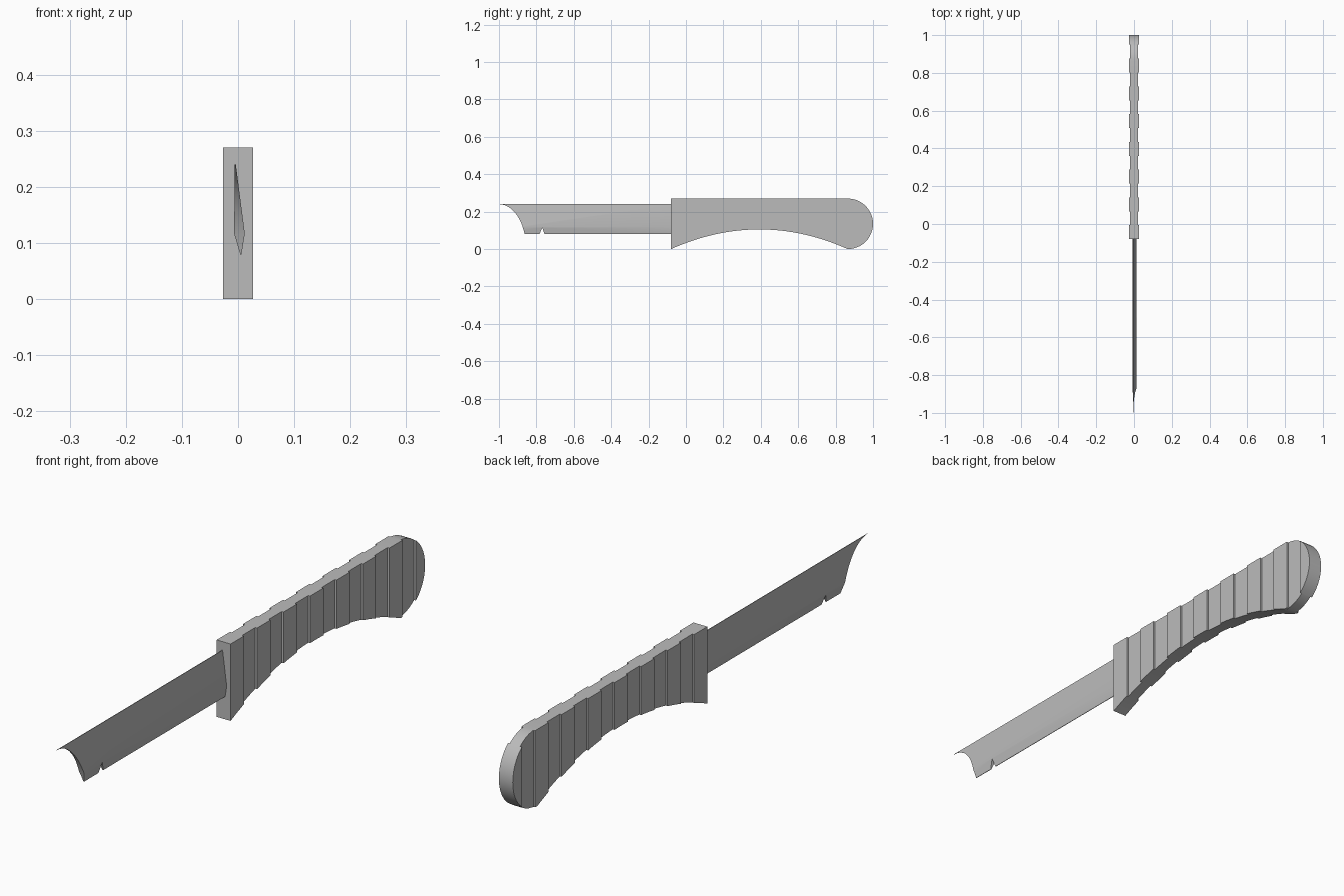
import bpy, bmesh, math

cube = bpy.data.objects.get("Cube")
if cube:
    bpy.data.objects.remove(cube, do_unlink=True)

grey = bpy.data.materials.new("steel_grey")
grey.use_nodes = True
colour = (0.5, 0.5, 0.5, 1)
grey.diffuse_color = colour
grey.node_tree.nodes["Principled BSDF"].inputs["Base Color"].default_value = colour


def prism(outline, half):
    """Side outline of (y, z) points extruded across x."""
    bm = bmesh.new()
    face = bm.faces.new([bm.verts.new((-half, y, z)) for y, z in outline])
    new = bmesh.ops.extrude_face_region(bm, geom=[face], use_keep_orig=True)["geom"]
    for v in new:
        if isinstance(v, bmesh.types.BMVert):
            v.co.x = half
    bmesh.ops.recalc_face_normals(bm, faces=bm.faces)
    return bm


def cut(bm, co, normal):
    bmesh.ops.bisect_plane(bm, geom=bm.verts[:] + bm.edges[:] + bm.faces[:],
                           dist=1e-5, plane_co=co, plane_no=normal)


def finish(bm, name):
    bmesh.ops.recalc_face_normals(bm, faces=bm.faces)
    mesh = bpy.data.meshes.new(name)
    bm.to_mesh(mesh)
    bm.free()
    mesh.materials.append(grey)
    obj = bpy.data.objects.new(name, mesh)
    bpy.context.collection.objects.link(obj)
    bpy.ops.object.select_all(action="DESELECT")
    obj.select_set(True)
    bpy.context.view_layer.objects.active = obj
    bpy.ops.object.shade_smooth_by_angle(angle=math.radians(30))
    return obj


# Handle: straight back, arched belly, round butt
START, BUTT, RADIUS = -0.08, 0.865, 0.135
mid, span = (START + BUTT) / 2, (BUTT - START) / 2
outline = []
for i in range(33):
    t = -1 + i / 16
    outline.append((mid + span * t, 0.105 * (1 - t * t)))
for i in range(1, 25):
    a = -math.pi / 2 + math.pi * i / 24
    outline.append((BUTT + RADIUS * math.cos(a), RADIUS + RADIUS * math.sin(a)))
outline.append((START, 2 * RADIUS))

CORE, RIB, BAND = 0.02, 0.027, 0.0735
bm = prism(outline, CORE)
for k in range(1, 15):
    cut(bm, (0, START + BAND * k, 0), (0, 1, 0))

# Grip ribs: every other band is raised on both sides
raised = []
for f in bm.faces:
    band = math.floor((f.calc_center_median().y - START) / BAND)
    if abs(f.normal.x) > 0.9 and band % 2 == 0:
        raised.append(f)
for f in bmesh.ops.extrude_discrete_faces(bm, faces=raised)["faces"]:
    for v in f.verts:
        v.co.x = math.copysign(RIB, v.co.x)
bmesh.ops.remove_doubles(bm, verts=bm.verts, dist=1e-5)
finish(bm, "handle")

# Blade: curved tip and a small notch in the cutting edge
TOP, BULGE, EDGE = 0.24, 0.117, 0.08
outline = [(START + 0.01, TOP), (-1, TOP)]
for i in range(1, 13):
    a = math.pi / 2 * i / 12 * 0.8
    outline.append((-0.863 - 0.137 * (1 - math.sin(a) / math.sin(0.4 * math.pi)),
                    EDGE + (TOP - EDGE) * (math.cos(a) - math.cos(0.4 * math.pi))
                    / (1 - math.cos(0.4 * math.pi))))
outline += [(-0.783, EDGE), (-0.769, 0.115), (-0.757, EDGE), (START + 0.01, EDGE)]
bm = prism(outline, 1)
cut(bm, (0, 0, BULGE), (0, 0, 1))

# Blade thickness: thin spine, widest low down, narrow edge
SPINE_X, BULGE_X, EDGE_X = (-0.006, -0.004), (-0.007, 0.012), (0.004, 0.006)
for v in bm.verts:
    side = int(v.co.x > 0)
    if v.co.z > BULGE:
        t, end = (v.co.z - BULGE) / (TOP - BULGE), SPINE_X[side]
    else:
        t, end = (BULGE - v.co.z) / (BULGE - EDGE), EDGE_X[side]
    v.co.x = BULGE_X[side] * (1 - t) + end * t
finish(bm, "blade")
